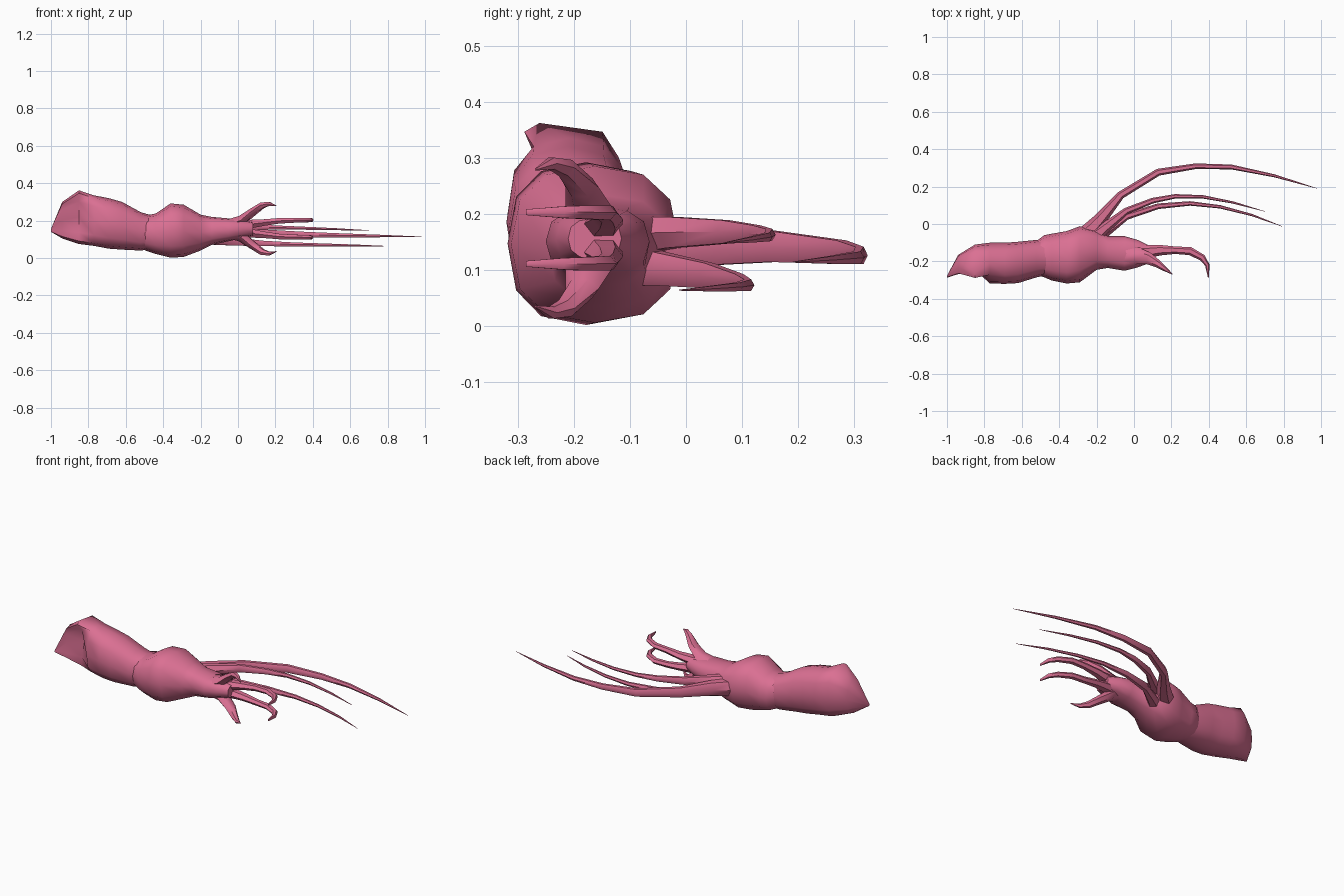
import bpy, bmesh, math
from mathutils import Vector

pink = bpy.data.materials.new("flesh pink")
pink.diffuse_color = (0.708, 0.162, 0.292, 1)


def skin(name, rings, angle=50):
    """Bridge a list of vertex rings into a closed, smooth-shaded mesh."""
    bm = bmesh.new()
    loops = [[bm.verts.new(p) for p in ring] for ring in rings]
    n = len(loops[0])
    for a, b in zip(loops, loops[1:]):
        for i in range(n):
            j = (i + 1) % n
            bm.faces.new((a[i], a[j], b[j], b[i]))
    bm.faces.new(loops[0])
    bm.faces.new(loops[-1])
    bmesh.ops.recalc_face_normals(bm, faces=bm.faces)
    mesh = bpy.data.meshes.new(name)
    bm.to_mesh(mesh)
    bm.free()
    mesh.materials.append(pink)
    ob = bpy.data.objects.new(name, mesh)
    bpy.context.collection.objects.link(ob)
    bpy.ops.object.select_all(action='DESELECT')
    bpy.context.view_layer.objects.active = ob
    ob.select_set(True)
    bpy.ops.object.shade_smooth_by_angle(angle=math.radians(angle))
    return ob


def section(x, y0, y1, z0, z1, n=12, power=0.8):
    """Squarish oval across the arm at x, filling the given y and z range."""
    ring = []
    for i in range(n):
        t = 2 * math.pi * i / n
        c, s = math.cos(t), math.sin(t)
        c = math.copysign(abs(c) ** power, c)
        s = math.copysign(abs(s) ** power, s)
        ring.append(Vector((x, (y0 + y1) / 2 + c * (y1 - y0) / 2,
                            (z0 + z1) / 2 + s * (z1 - z0) / 2)))
    return ring


def horn(name, path, n=6):
    """Tapering curved tube; path rows are x, y, z, side radius, z radius."""
    pts = [Vector(p[:3]) for p in path]
    rings = []
    for k, p in enumerate(path):
        t = (pts[min(k + 1, len(pts) - 1)] - pts[max(k - 1, 0)]).normalized()
        side = t.cross(Vector((0, 0, 1))).normalized()
        up = side.cross(t)
        rings.append([pts[k] + side * p[3] * math.cos(2 * math.pi * i / n)
                      + up * p[4] * math.sin(2 * math.pi * i / n) for i in range(n)])
    return skin(name, rings)


# Upper arm: slanted stump with a hollow in its front side
upper = [section(*s) for s in (
    (-1.00, -.287, -.277, .14, .155),
    (-.94, -.29, -.165, .105, .30),
    (-.85, -.292, -.11, .075, .362),
    (-.77, -.318, -.10, .065, .335),
    (-.69, -.32, -.10, .05, .32),
    (-.62, -.316, -.095, .045, .30),
    (-.52, -.285, -.085, .04, .245),
    (-.45, -.27, -.09, .05, .225))]
for ring, push in ((upper[1], .03), (upper[2], .07)):
    ring[6].y += push
    ring[5].y += push * .5
    ring[7].y += push * .5
upper[2][4].y -= .035
upper[2][3].y -= .06
skin("upper_arm", upper)

# Forearm bulb narrowing to the wrist and palm
skin("forearm", [section(*s) for s in (
    (-.52, -.27, -.09, .05, .225),
    (-.48, -.285, -.06, .035, .23),
    (-.44, -.302, -.052, .022, .238),
    (-.36, -.318, -.038, .002, .292),
    (-.29, -.312, -.012, .006, .285),
    (-.20, -.245, -.03, .04, .232),
    (-.14, -.235, -.065, .07, .22),
    (-.05, -.25, -.065, .09, .212),
    (.02, -.232, -.085, .105, .205),
    (.08, -.21, -.115, .12, .192))])

# Clawed fingers, mirrored about the hand's middle height
MID = .157
outer = [(-.05, -.17, .02, .06, .035), (.02, -.17, .045, .045, .03),
         (.08, -.185, .09, .032, .022), (.13, -.215, .125, .02, .018),
         (.165, -.24, .133, .013, .012), (.205, -.268, .122, .002, .002)]
inner = [(.0, -.155, .022, .045, .03), (.07, -.148, .025, .035, .026),
         (.14, -.14, .033, .028, .02), (.22, -.14, .042, .02, .017),
         (.30, -.145, .045, .022, .015), (.365, -.18, .046, .018, .014),
         (.392, -.22, .046, .012, .012), (.398, -.285, .046, .003, .006)]
for side, sign in (("upper", 1), ("lower", -1)):
    for kind, path in (("outer", outer), ("inner", inner)):
        horn(f"{side}_{kind}_finger",
             [(x, y, MID + sign * z, a, b) for x, y, z, a, b in path])

# Long back spikes
horn("long_spike", [
    (-.27, -.07, .14, .05, .05), (-.18, .025, .145, .035, .043),
    (-.07, .155, .142, .021, .032), (.13, .277, .132, .019, .024),
    (.33, .309, .126, .015, .018), (.52, .305, .122, .013, .013),
    (.75, .258, .118, .008, .008), (.98, .19, .114, .001, .001)])
horn("upper_spike", [
    (-.25, -.10, .16, .05, .04), (-.16, -.025, .167, .03, .032),
    (-.04, .07, .168, .018, .024), (.10, .125, .165, .015, .017),
    (.22, .148, .163, .012, .012), (.37, .145, .159, .009, .009),
    (.53, .115, .154, .006, .006), (.70, .067, .148, .001, .001)])
horn("lower_spike", [
    (-.25, -.12, .11, .05, .045), (-.16, -.045, .102, .03, .034),
    (-.04, .04, .09, .018, .026), (.13, .095, .078, .015, .017),
    (.30, .11, .073, .012, .012), (.46, .092, .07, .009, .009),
    (.63, .048, .067, .006, .006), (.79, -.012, .064, .001, .001)])
